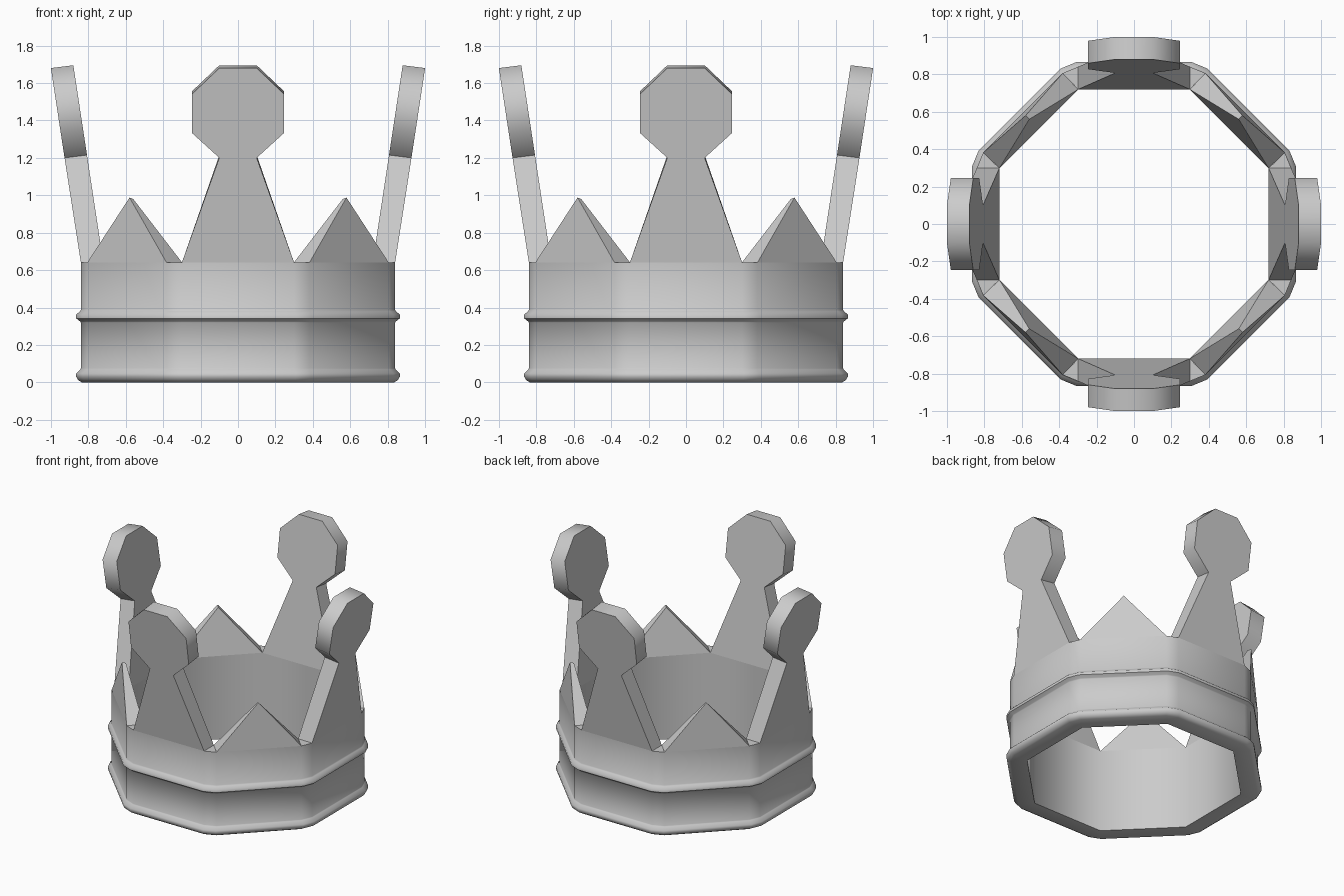
import bpy, bmesh, math
from mathutils import Matrix

if "Cube" in bpy.data.objects:
    bpy.data.objects.remove(bpy.data.objects["Cube"])

T = math.tan(math.radians(22.5))


def finish(name, bm):
    bmesh.ops.remove_doubles(bm, verts=bm.verts, dist=1e-4)
    bmesh.ops.recalc_face_normals(bm, faces=bm.faces)
    mesh = bpy.data.meshes.new(name)
    bm.to_mesh(mesh)
    bm.free()
    ob = bpy.data.objects.new(name, mesh)
    bpy.context.collection.objects.link(ob)
    bpy.ops.object.select_all(action='DESELECT')
    ob.select_set(True)
    bpy.context.view_layer.objects.active = ob
    bpy.ops.object.shade_smooth_by_angle(angle=math.radians(50))
    return ob


def octagon(bm, apothem, cut, z):
    """Octagon loop with each corner cut back; two points per side."""
    w = apothem * T - cut
    loop = []
    for i in range(8):
        rot = Matrix.Rotation(i * math.pi / 4, 3, 'Z')
        for x in (-w, w):
            loop.append(bm.verts.new(rot @ Matrix.Translation((x, -apothem, z)).to_translation()))
    return loop


def plate(name, outline_in, outline_out, angle):
    """Solid between an inner and outer outline; the base stays open on the band."""
    bm = bmesh.new()
    rot = Matrix.Rotation(angle, 3, 'Z')
    a, b = [[bm.verts.new(rot @ Matrix.Translation(p).to_translation()) for p in o]
            for o in (outline_in, outline_out)]
    bm.faces.new(a)
    bm.faces.new(b[::-1])
    for i in range(len(a) - 1):
        bm.faces.new((a[i], b[i], b[i + 1], a[i + 1]))
    return finish(name, bm)


# Band with two raised ribs, top open where the points rise
bm = bmesh.new()
profile = [(0.72, 0.64), (0.72, 0), (0.835, 0), (0.855, 0.012), (0.865, 0.03),
           (0.865, 0.048), (0.843, 0.07), (0.84, 0.075), (0.84, 0.32),
           (0.845, 0.326), (0.865, 0.342), (0.865, 0.362), (0.845, 0.38),
           (0.84, 0.387), (0.84, 0.64)]
loops = [octagon(bm, a, 0 if a == 0.72 else 0.048, z) for a, z in profile]
for k, (p, q) in enumerate(zip(loops, loops[1:] + loops[:1])):
    for i in range(16):
        if k == len(loops) - 1 and i % 2 == 0:
            continue
        j = (i + 1) % 16
        bm.faces.new((p[i], p[j], q[j], q[i]))
finish("band", bm)

# Four tall points with octagonal heads, leaning outward
half = [(0.30, 0.64), (0.10, 1.215), (0.245, 1.347), (0.245, 1.557), (0.10, 1.695)]
shape = half + [(-x, z) for x, z in reversed(half)]
inner = [(x * (0.994 if z == 0.64 else 1), -(0.72 + (z - 0.64) * 0.152), z) for x, z in shape]
outer = [(x, -(0.84 + (z - 0.64) * 0.152), z - (0.015 if z > 0.7 else 0)) for x, z in shape]
for i in range(4):
    plate("tall_point", inner, outer, i * math.pi / 2)

# Four short spikes on the diagonal sides, tapering to a thin tip
inner = [(0.298, -0.72, 0.64), (0, -0.792, 0.98), (-0.298, -0.72, 0.64)]
outer = [(0.30, -0.84, 0.64), (0, -0.82, 0.988), (-0.30, -0.84, 0.64)]
for i in range(4):
    plate("short_spike", inner, outer, math.pi / 4 + i * math.pi / 2)
